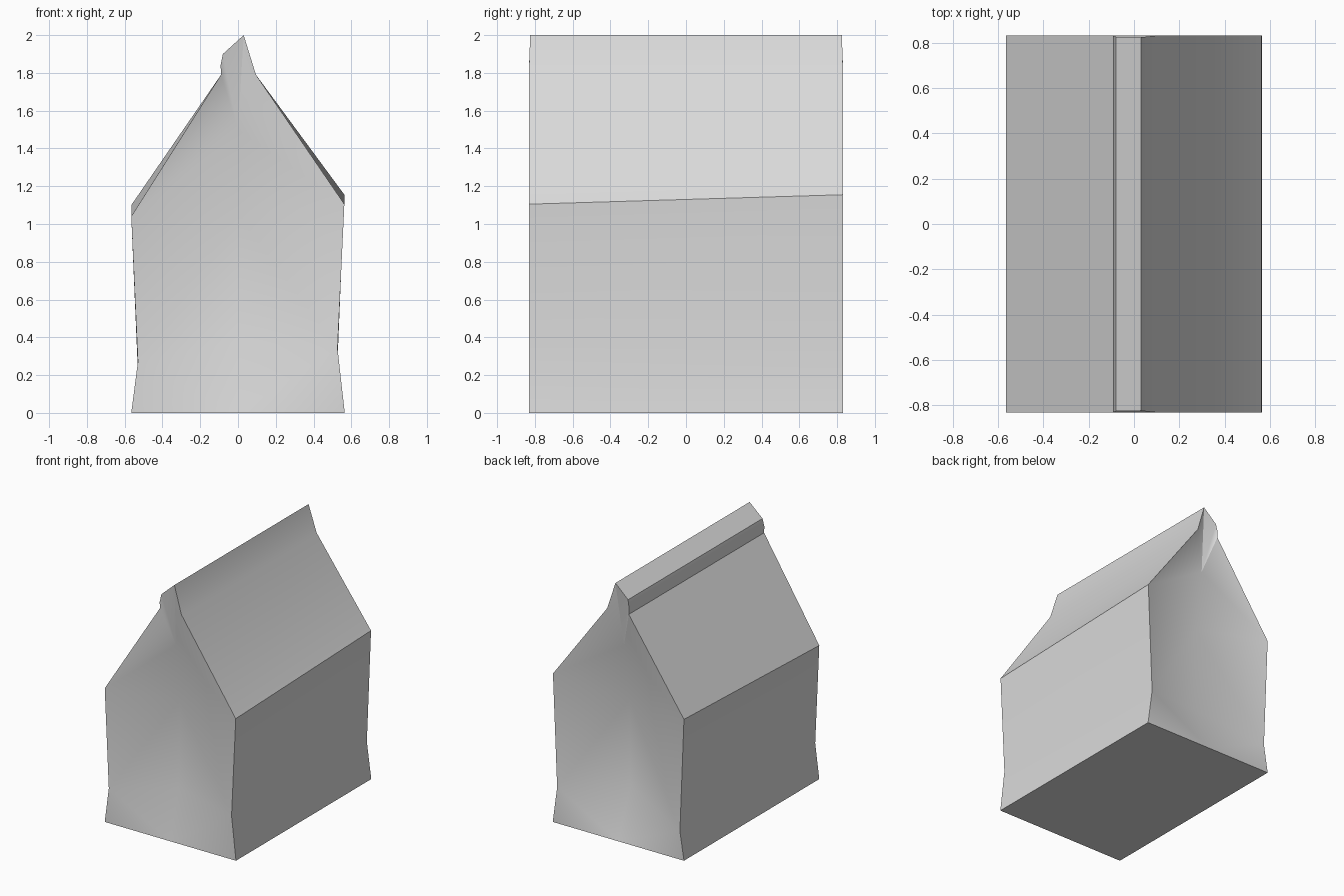
import bpy, bmesh, math

if "Cube" in bpy.data.objects:
    bpy.data.objects.remove(bpy.data.objects["Cube"])

# Single plain paper colour
paper = bpy.data.materials.new("plain_paper")
paper.diffuse_color = (0.7, 0.7, 0.7, 1)
paper.use_nodes = True
paper.node_tree.nodes["Principled BSDF"].inputs["Base Color"].default_value = paper.diffuse_color

END = 0.832
# Cross-section around the bag: x, z at front, z at back, end position
PROFILE = [
    (0.565, 0.0, 0.0, END),        # right bottom corner
    (0.527, 0.34, 0.28, END),      # right pinch
    (0.563, 1.105, 1.155, END),    # right shoulder
    (0.095, 1.79, 1.79, END),      # right neck
    (0.03, 2.0, 2.0, 0.825),       # top edge
    (-0.08, 1.90, 1.90, 0.827),    # rolled lip
    (-0.092, 1.84, 1.84, END),
    (-0.09, 1.79, 1.79, END),      # left neck
    (-0.565, 1.04, 1.10, END),     # left shoulder
    (-0.53, 0.27, 0.22, END),      # left pinch
    (-0.565, 0.0, 0.0, END),       # left bottom corner
]
# Centre fold of each end panel: z, depth at front, depth at back
FOLD = [(0.0, 0.0, 0.0), (0.38, 0.10, 0.15), (1.05, 0.12, 0.14), (1.5, 0.07, 0.07)]

bm = bmesh.new()
rings, folds = [], []
for k, sign in enumerate((-1, 1)):
    r = [bm.verts.new((p[0], sign * p[3], p[1 + k])) for p in PROFILE]
    c = [bm.verts.new((0, sign * (END - f[1 + k]), f[0])) for f in FOLD]
    rings.append(r)
    folds.append(c)
    # Folded end panel, right half then left half
    for corner, pinch, shoulder, neck in ((0, 1, 2, 3), (10, 9, 8, 7)):
        bm.faces.new((r[corner], r[pinch], c[0]))
        bm.faces.new((r[pinch], c[1], c[0]))
        bm.faces.new((r[pinch], r[shoulder], c[2], c[1]))
        bm.faces.new((r[shoulder], r[neck], c[3], c[2]))
    # Narrow closed top
    for i in range(3, 7):
        bm.faces.new((r[i], r[i + 1], c[3]))

# Long side panels, roof slopes and lip
front, back = rings
for i in range(len(PROFILE) - 1):
    bm.faces.new((front[i], back[i], back[i + 1], front[i + 1]))
# Floor
bm.faces.new((front[0], folds[0][0], front[10], back[10], folds[1][0], back[0]))
bmesh.ops.recalc_face_normals(bm, faces=bm.faces[:])

mesh = bpy.data.meshes.new("paper_bag")
bm.to_mesh(mesh)
bm.free()
mesh.materials.append(paper)
bag = bpy.data.objects.new("paper_bag", mesh)
bpy.context.collection.objects.link(bag)
bpy.context.view_layer.objects.active = bag
bag.select_set(True)
bpy.ops.object.shade_smooth_by_angle(angle=math.radians(30))
